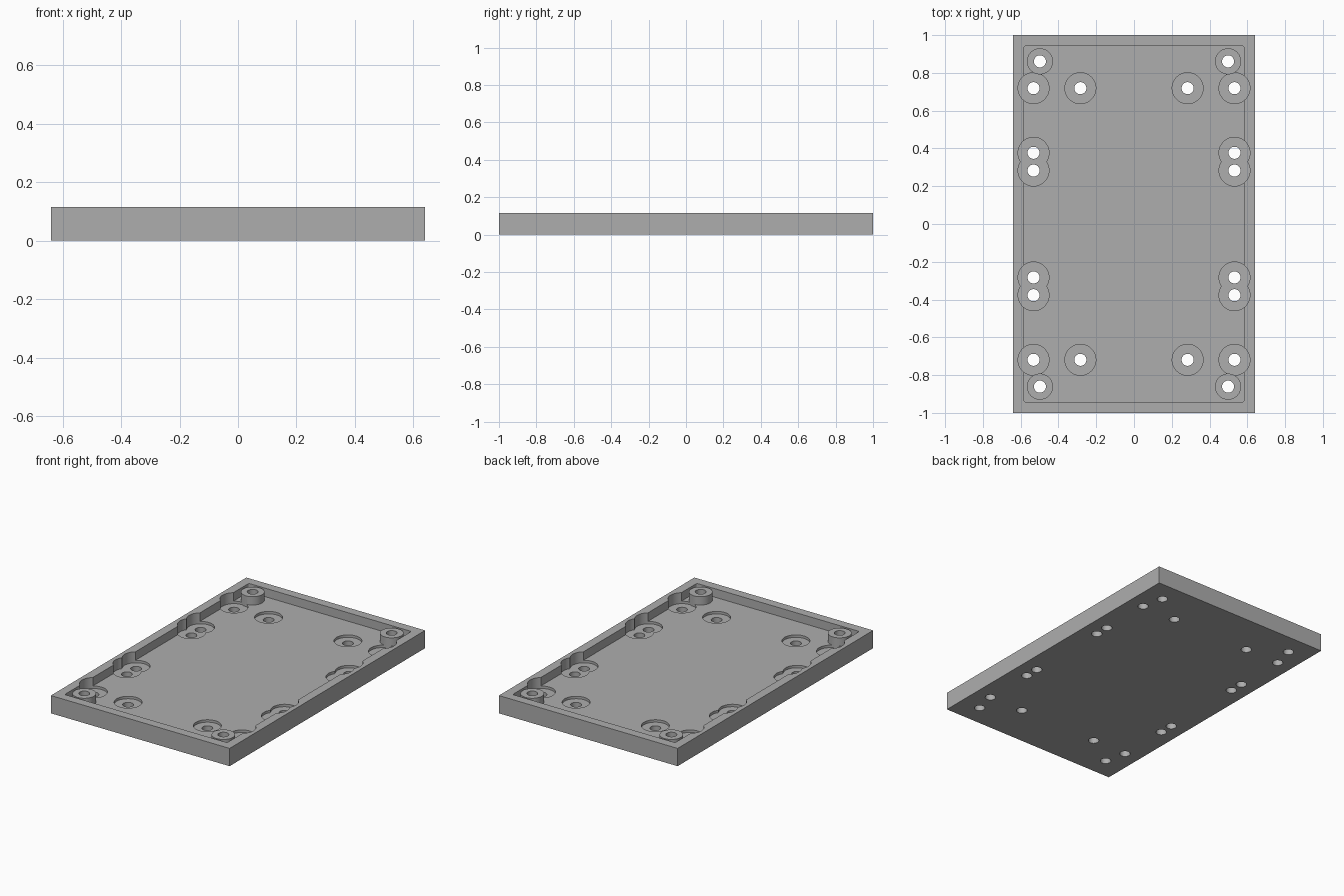
import bpy
import bmesh
import math
from mathutils import Matrix

old = bpy.data.objects.get("Cube")
if old:
    bpy.data.objects.remove(old, do_unlink=True)

HALF_X, HALF_Y, HEIGHT = 0.64, 1.0, 0.115
FLOOR, SEAT = 0.06, 0.044
HOLE_R, RECESS_R, BOSS_R = 0.032, 0.082, 0.069

grey = bpy.data.materials.new("plain grey")
grey.use_nodes = True
colour = (0.42, 0.42, 0.42, 1)
grey.diffuse_color = colour
grey.node_tree.nodes["Principled BSDF"].inputs["Base Color"].default_value = colour


def finish(name, bm):
    mesh = bpy.data.meshes.new(name)
    bm.to_mesh(mesh)
    bm.free()
    mesh.materials.append(grey)
    obj = bpy.data.objects.new(name, mesh)
    bpy.context.collection.objects.link(obj)
    return obj


def box(name, half_x, half_y, low, high, corner=0):
    bm = bmesh.new()
    size = Matrix.Diagonal((2 * half_x, 2 * half_y, high - low, 1))
    bmesh.ops.create_cube(bm, size=1, matrix=Matrix.Translation((0, 0, (low + high) / 2)) @ size)
    if corner:
        upright = [e for e in bm.edges if abs(e.verts[0].co.z - e.verts[1].co.z) > 0.01]
        bmesh.ops.bevel(bm, geom=upright, offset=corner, segments=4, profile=0.5, affect='EDGES')
    return finish(name, bm)


def cylinder(name, x, y, radius, low, high, sides=48):
    bm = bmesh.new()
    bmesh.ops.create_cone(bm, cap_ends=True, segments=sides, radius1=radius, radius2=radius,
                          depth=high - low, matrix=Matrix.Translation((x, y, (low + high) / 2)))
    return finish(name, bm)


def combine(target, tool, operation):
    mod = target.modifiers.new(operation.lower(), 'BOOLEAN')
    mod.operation = operation
    mod.solver = 'EXACT'
    mod.object = tool
    bpy.context.view_layer.objects.active = target
    bpy.ops.object.modifier_apply(modifier=mod.name)
    bpy.data.objects.remove(tool, do_unlink=True)


def mirrored(points):
    return [(sx * x, sy * y) for x, y in points for sx in (1, -1) for sy in (1, -1)]


recesses = mirrored([(0.532, 0.719), (0.284, 0.719), (0.532, 0.377), (0.532, 0.283)])
bosses = mirrored([(0.498, 0.861)])

# Tray with a shallow pocket
tray = box("mounting_tray", HALF_X, HALF_Y, 0, HEIGHT)
combine(tray, box("pocket_cutter", 0.582, 0.942, FLOOR, 0.3, 0.01), 'DIFFERENCE')

# Round screw recesses, biting into the side walls
for x, y in recesses:
    combine(tray, cylinder("recess_cutter", x, y, RECESS_R, SEAT, 0.3), 'DIFFERENCE')

# Raised corner bosses
for x, y in bosses:
    combine(tray, cylinder("corner_boss", x, y, BOSS_R, 0.03, HEIGHT - 0.001), 'UNION')

# Screw holes right through
for x, y in recesses + bosses:
    combine(tray, cylinder("hole_cutter", x, y, HOLE_R, -0.1, 0.3, 32), 'DIFFERENCE')

# Smooth round walls, sharp rims
bpy.ops.object.select_all(action='DESELECT')
tray.select_set(True)
bpy.context.view_layer.objects.active = tray
bpy.ops.object.shade_smooth_by_angle(angle=math.radians(30))
